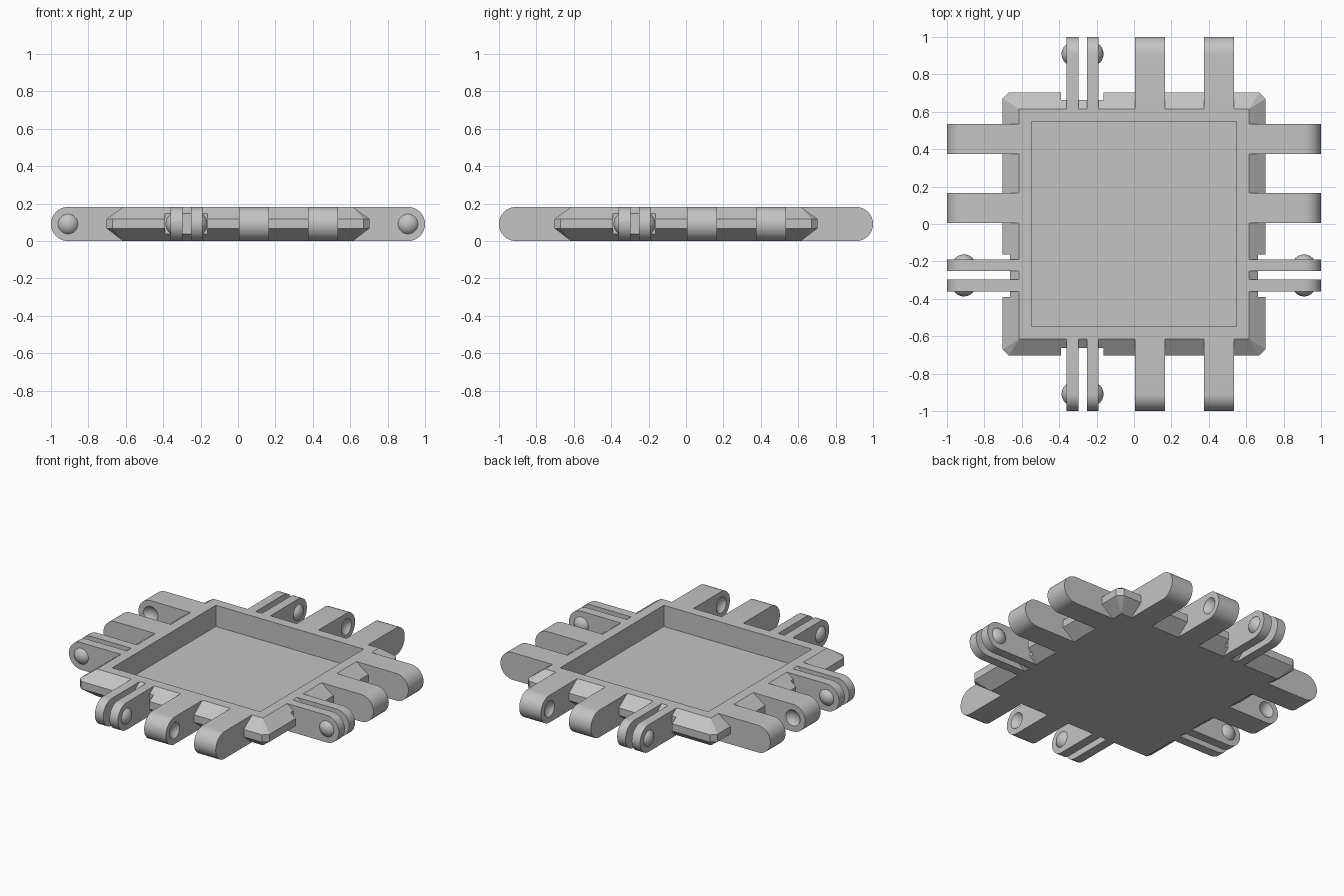
import bpy, bmesh, math
from mathutils import Matrix, Vector

if "Cube" in bpy.data.objects:
    bpy.data.objects.remove(bpy.data.objects["Cube"])

H = 0.182                  # tile thickness
R = H / 2                  # rounded arm end radius
PIN = 1 - R                # hinge axis distance from centre
BALL, CAP = 0.0655, 0.027  # snap bump sphere radius and bump height

grey = bpy.data.materials.new("plain grey")
grey.diffuse_color = (0.55, 0.55, 0.55, 1)
grey.use_nodes = True
grey.node_tree.nodes["Principled BSDF"].inputs["Base Color"].default_value = grey.diffuse_color

# Local side frame (along edge, outwards, up) mapped to the four sides
SIDES = {
    "back": Matrix(((1, 0, 0, 0), (0, 1, 0, 0), (0, 0, 1, 0), (0, 0, 0, 1))),
    "front": Matrix(((1, 0, 0, 0), (0, -1, 0, 0), (0, 0, 1, 0), (0, 0, 0, 1))),
    "right": Matrix(((0, 1, 0, 0), (1, 0, 0, 0), (0, 0, 1, 0), (0, 0, 0, 1))),
    "left": Matrix(((0, -1, 0, 0), (1, 0, 0, 0), (0, 0, 1, 0), (0, 0, 0, 1))),
}


def finish(name, bm, matrix=Matrix()):
    bm.transform(matrix)
    bmesh.ops.recalc_face_normals(bm, faces=bm.faces[:])
    mesh = bpy.data.meshes.new(name)
    bm.to_mesh(mesh)
    bm.free()
    mesh.materials.append(grey)
    ob = bpy.data.objects.new(name, mesh)
    bpy.context.collection.objects.link(ob)
    return ob


def box(name, lo, hi, matrix=Matrix()):
    bm = bmesh.new()
    lo, hi = Vector(lo), Vector(hi)
    m = Matrix.Translation((lo + hi) / 2) @ Matrix.Diagonal((*(hi - lo), 1))
    bmesh.ops.create_cube(bm, size=1, matrix=m)
    return finish(name, bm, matrix)


def ball(name, u, matrix, keep=0, face=0):
    """Sphere on the hinge axis; keep = +1/-1 keeps only the part beyond face."""
    bm = bmesh.new()
    m = Matrix.Translation((u, PIN, R)) @ Matrix.Rotation(math.pi / 2, 4, 'Y')
    bmesh.ops.create_uvsphere(bm, u_segments=32, v_segments=24, radius=BALL, matrix=m)
    if keep:
        bmesh.ops.bisect_plane(bm, geom=bm.verts[:] + bm.edges[:] + bm.faces[:],
                               plane_co=(face, 0, 0), plane_no=(keep, 0, 0), clear_inner=True)
    return finish(name, bm, matrix)


def arm(name, u0, u1, matrix):
    """Flat bar with a half-round outer end."""
    bm = bmesh.new()
    pts = [(0.615, 0), (0.615, H)]
    pts += [(PIN + R * math.cos(a), R + R * math.sin(a))
            for a in (math.pi / 2 - math.pi * i / 24 for i in range(25))]
    face = bm.faces.new([bm.verts.new((u0, v, z)) for v, z in pts])
    ext = bmesh.ops.extrude_face_region(bm, geom=[face])
    bmesh.ops.translate(bm, vec=(u1 - u0, 0, 0),
                        verts=[g for g in ext["geom"] if isinstance(g, bmesh.types.BMVert)])
    return finish(name, bm, matrix)


def cut(ob, cutter):
    mod = ob.modifiers.new("cut", 'BOOLEAN')
    mod.operation, mod.solver, mod.object = 'DIFFERENCE', 'EXACT', cutter
    cutter.hide_render = True
    cutter.hide_set(True)


def smooth(ob):
    bpy.ops.object.select_all(action='DESELECT')
    ob.select_set(True)
    bpy.context.view_layer.objects.active = ob
    bpy.ops.object.shade_smooth_by_angle(angle=math.radians(30))


# Tray body: square top and bottom, wider rim with clipped corners
bm = bmesh.new()
for sx in (-1, 1):
    for sy in (-1, 1):
        for z in (0, H):
            bm.verts.new((sx * 0.615, sy * 0.615, z))
        for z in (0.068, 0.118):
            bm.verts.new((sx * 0.703, sy * 0.67, z))
            bm.verts.new((sx * 0.67, sy * 0.703, z))
bmesh.ops.convex_hull(bm, input=bm.verts[:])
bmesh.ops.dissolve_limit(bm, angle_limit=0.01, verts=bm.verts[:], edges=bm.edges[:])
body = finish("tray_body", bm)
cut(body, box("recess_cutter", (-0.548, -0.548, 0.04), (0.548, 0.548, 0.4)))

for side, m in SIDES.items():
    # Clearance notch in the rim around the thin arms
    cut(body, box(side + "_notch_cutter", (-0.39, 0.663, -0.1), (-0.162, 0.8, 0.3), m))

    # Thin arm pair with outward snap bumps
    for tag, u0, u1, out in (("a", -0.36, -0.298, -1), ("b", -0.252, -0.19, 1)):
        smooth(arm(f"{side}_thin_arm_{tag}", u0, u1, m))
        face = u0 if out < 0 else u1
        smooth(ball(f"{side}_snap_bump_{tag}", face - out * (BALL - CAP), m, out, face))

    # Thick arm pair with dimples facing each other
    for tag, u0, u1, inner in (("a", 0.005, 0.167, 1), ("b", 0.375, 0.535, -1)):
        thick = arm(f"{side}_thick_arm_{tag}", u0, u1, m)
        face = u1 if inner > 0 else u0
        cut(thick, ball(f"{side}_dimple_cutter_{tag}", face + inner * (BALL - CAP), m))
        smooth(thick)
